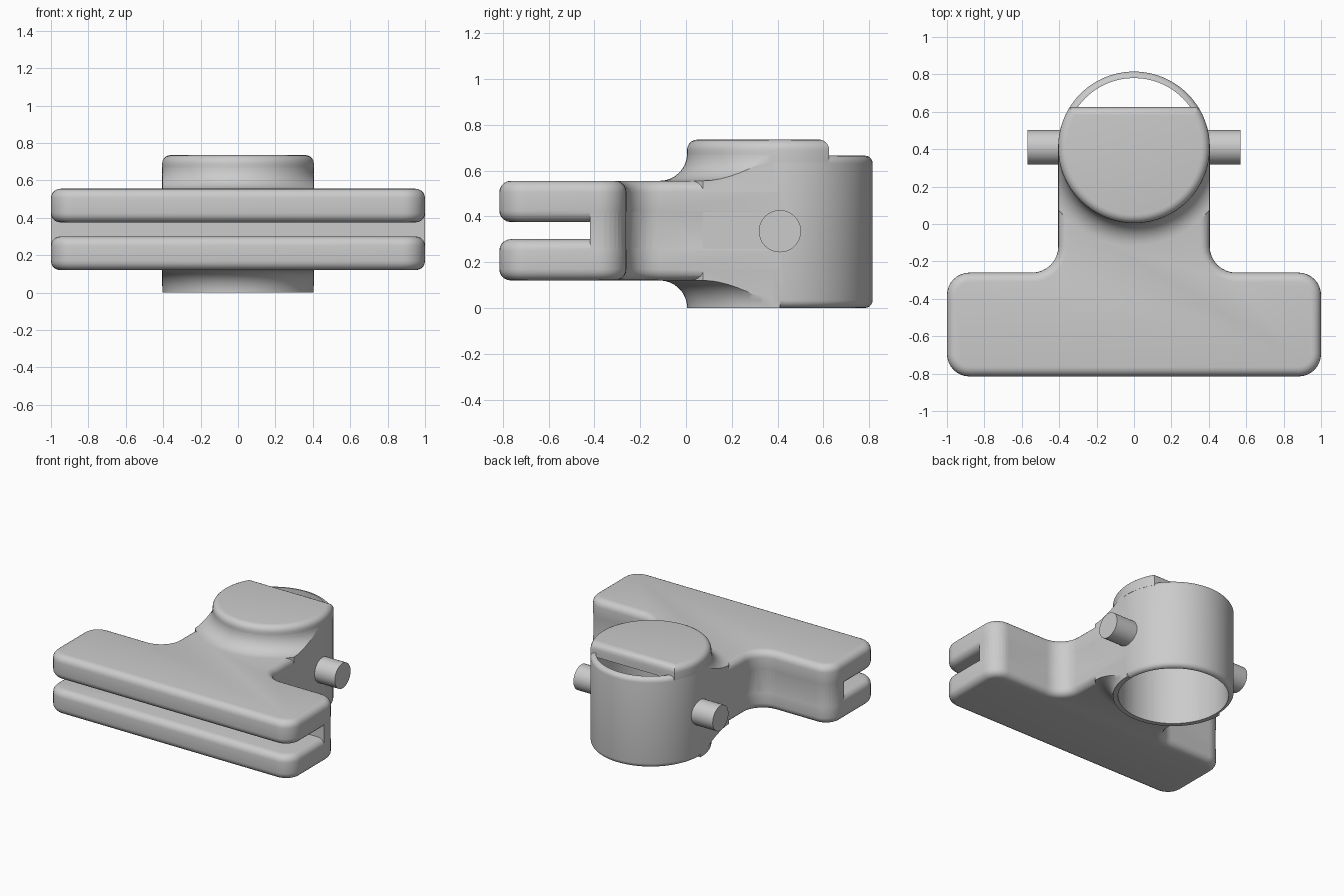
import bpy, bmesh
from math import pi, cos, sin
from mathutils import Matrix, Vector

cube = bpy.data.objects.get("Cube")
if cube:
    bpy.data.objects.remove(cube)

grey = bpy.data.materials.new("plain grey")
grey.use_nodes = True
COLOR = (0.6, 0.6, 0.6, 1)
grey.diffuse_color = COLOR
grey.node_tree.nodes["Principled BSDF"].inputs["Base Color"].default_value = COLOR

R, BORE, AXIS_Y = 0.405, 0.37, 0.41    # socket radii and axis
LOW, HIGH = 0.12, 0.555                # plate bottom and top
SLOT_LOW, SLOT_HIGH = 0.30, 0.375


def finish(name, bm):
    bmesh.ops.recalc_face_normals(bm, faces=bm.faces[:])
    mesh = bpy.data.meshes.new(name)
    bm.to_mesh(mesh)
    bm.free()
    mesh.materials.append(grey)
    obj = bpy.data.objects.new(name, mesh)
    bpy.context.collection.objects.link(obj)
    return obj


def arc(cx, cy, r, a0, a1, n=8):
    return [(cx + r * cos(a0 + (a1 - a0) * i / n),
             cy + r * sin(a0 + (a1 - a0) * i / n)) for i in range(n + 1)]


def slab(name, outline, z0, z1, rims=(), width=0.05):
    """Extruded outline with rounded rims at the listed heights."""
    bm = bmesh.new()
    face = bm.faces.new([bm.verts.new((x, y, z0)) for x, y in outline])
    ext = bmesh.ops.extrude_face_region(bm, geom=[face])["geom"]
    bmesh.ops.translate(bm, vec=(0, 0, z1 - z0),
                        verts=[g for g in ext if isinstance(g, bmesh.types.BMVert)])
    edges = [e for e in bm.edges for z in rims
             if all(abs(v.co.z - z) < 1e-5 for v in e.verts)]
    if edges:
        bmesh.ops.bevel(bm, geom=edges, offset=width, segments=5,
                        profile=0.5, affect='EDGES')
    return finish(name, bm)


def lathe(name, profile, steps=96):
    """Closed solid of revolution about the socket axis."""
    bm = bmesh.new()
    rings = [[bm.verts.new((r * cos(2 * pi * i / steps),
                            AXIS_Y + r * sin(2 * pi * i / steps), z))
              for i in range(steps)] for r, z in profile]
    for a, b in zip(rings, rings[1:]):
        for i in range(steps):
            j = (i + 1) % steps
            bm.faces.new((a[i], a[j], b[j], b[i]))
    bm.faces.new(rings[0])
    bm.faces.new(rings[-1])
    return finish(name, bm)


def box(name, lo, hi):
    bm = bmesh.new()
    lo, hi = Vector(lo), Vector(hi)
    bmesh.ops.create_cube(bm, size=1, matrix=Matrix.Translation((lo + hi) / 2)
                          @ Matrix.Diagonal((*(hi - lo), 1)))
    return finish(name, bm)


def combine(obj, other, operation):
    mod = obj.modifiers.new(operation, 'BOOLEAN')
    mod.operation, mod.solver, mod.object = operation, 'EXACT', other
    bpy.context.view_layer.objects.active = obj
    bpy.ops.object.modifier_apply(modifier=mod.name)
    bpy.data.objects.remove(other)


def tee(inset=0, front=-0.815):
    """T outline: wide bar with rounded corners, filleted into the neck."""
    w, n, back = 1 - inset, R - inset, -0.26 - inset
    half = [(w, front)] if inset else arc(w - 0.12, front + 0.12, 0.12, -pi / 2, 0)
    half += arc(w - 0.12, back - 0.12, 0.12, 0, pi / 2)
    half += arc(n + 0.14, back + 0.14, 0.14, -pi / 2, -pi)
    half += [(n, AXIS_Y)]
    return half + [(-x, y) for x, y in reversed(half)]


# T-shaped clamp: two rounded jaws joined behind the slot
body = slab("clamp_body", tee(), SLOT_HIGH, HIGH, (SLOT_HIGH, HIGH))
combine(body, slab("lower_jaw", tee(), LOW, SLOT_LOW, (LOW, SLOT_LOW)), 'UNION')
combine(body, slab("jaw_bridge", tee(0.001, -0.42), LOW + 0.06, HIGH - 0.06), 'UNION')

# concave collar flowing from the neck into the socket, above and below
f = 0.12
collar = lathe("collar", [(0.2, 0), (R, 0)]
               + arc(R + f, 0, f, pi * 0.96, pi / 2)
               + arc(R + f, HIGH + f, f, -pi / 2, -pi) + [(0.2, HIGH + f)])
combine(collar, box("collar_trim", (-R + 0.001, -1, -1), (R - 0.001, AXIS_Y, 2)), 'INTERSECT')
combine(body, collar, 'UNION')

# round socket, bored right through
e = 0.034
tube = lathe("socket", arc(R - e, e, e, -pi / 2, 0, 5)
             + arc(R - e, 0.665 - e, e, 0, pi / 2, 5))
combine(body, tube, 'UNION')
combine(body, lathe("bore", [(BORE, -0.5), (BORE, 1)]), 'DIFFERENCE')

# lid with a straight back edge
reach = 0.625 - AXIS_Y
a = math_angle = Vector((1, 0)).angle(Vector(((R * R - reach * reach) ** 0.5, reach)))
lid = slab("socket_lid", arc(0, AXIS_Y, R + 0.0005, pi - a, 2 * pi + a, 80),
           0.635, 0.735, (0.735,), 0.045)
combine(body, lid, 'UNION')

# side pins
parts = [body]
for side, name in ((1, "left_pin"), (-1, "right_pin")):
    bm = bmesh.new()
    bmesh.ops.create_cone(bm, cap_ends=True, segments=48, radius1=0.092, radius2=0.092,
                          depth=0.185, matrix=Matrix.Translation((side * 0.4775, AXIS_Y, 0.335))
                          @ Matrix.Rotation(pi / 2, 4, 'Y'))
    parts.append(finish(name, bm))

for obj in parts:
    bpy.ops.object.select_all(action='DESELECT')
    obj.select_set(True)
    bpy.context.view_layer.objects.active = obj
    bpy.ops.object.shade_smooth_by_angle(angle=pi / 6)
